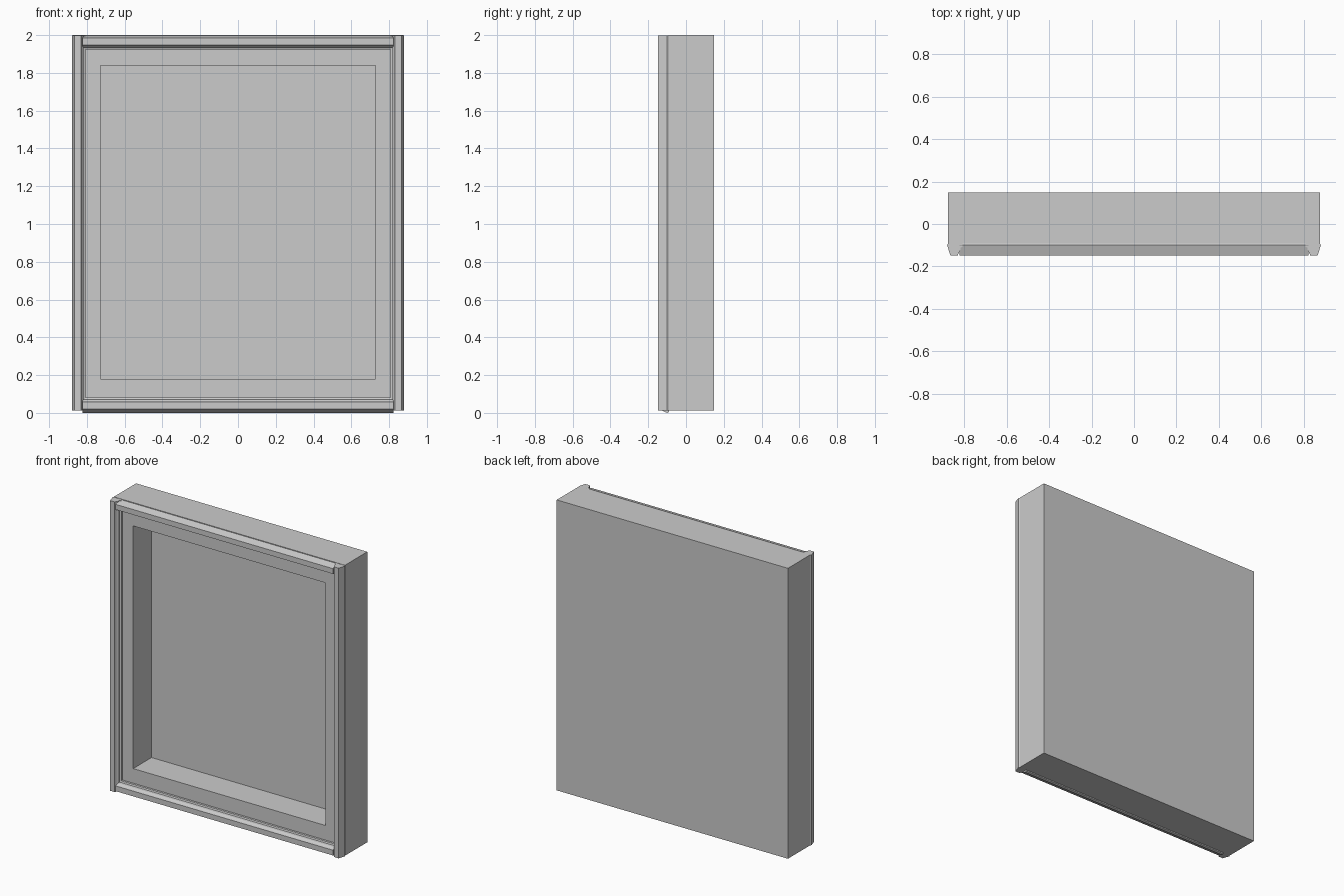
import bpy, bmesh

if "Cube" in bpy.data.objects:
    bpy.data.objects.remove(bpy.data.objects["Cube"])

FRONT, FACE, BACK = -0.148, -0.093, 0.148   # moulding front, panel face, back
Z0, Z1 = 0.013, 2.0                         # body bottom and top


def finish(name, bm):
    bmesh.ops.recalc_face_normals(bm, faces=bm.faces)
    mesh = bpy.data.meshes.new(name)
    bm.to_mesh(mesh)
    bm.free()
    obj = bpy.data.objects.new(name, mesh)
    bpy.context.collection.objects.link(obj)
    return obj


def prism(name, start, end):
    """Sweep a closed section between two end rings."""
    bm = bmesh.new()
    a = [bm.verts.new(p) for p in start]
    b = [bm.verts.new(p) for p in end]
    n = len(a)
    for i in range(n):
        j = (i + 1) % n
        bm.faces.new((a[i], a[j], b[j], b[i]))
    bm.faces.new(a)
    bm.faces.new(b)
    return finish(name, bm)


# Shallow box body with a recess in its front face
bm = bmesh.new()
bmesh.ops.create_cube(bm, size=1)
for v in bm.verts:
    v.co.x = 0.875 if v.co.x > 0 else -0.875
    v.co.y = BACK if v.co.y > 0 else FACE
    v.co.z = Z1 if v.co.z > 0 else Z0
bm.normal_update()
front = min(bm.faces, key=lambda f: f.calc_center_median().y)
bmesh.ops.inset_individual(bm, faces=[front], thickness=0.1)
for v in front.verts:
    v.co.x = 0.728 if v.co.x > 0 else -0.728
    v.co.z = 1.84 if v.co.z > 1 else 0.18
recess = bmesh.ops.extrude_discrete_faces(bm, faces=[front])["faces"][0]
for v in recess.verts:
    v.co.y = 0.105
finish("box_body", bm)

# Moulding section: (distance inward from outer edge, y)
section = [(0.005, FACE + 0.003), (0.0, -0.1), (0.015, FRONT), (0.05, FRONT),
           (0.055, -0.135), (0.061, -0.128), (0.063, -0.112),
           (0.072, -0.108), (0.072, FACE + 0.003)]

# Side stiles
for side, label in ((-1, "left"), (1, "right")):
    ends = [[(side * (0.88 - d), y, z) for d, y in section] for z in (Z0, Z1 - 0.002)]
    prism(label + "_stile", *ends)

# Top and bottom rails, running between the stiles
for base, sign, label in ((0.0, 1, "bottom"), (1.999, -1, "top")):
    ends = [[(x, y, base + sign * (d * 1.03 + (0.006 if d > 0.01 and sign > 0 else 0)))
             for d, y in section] for x in (-0.822, 0.822)]
    prism(label + "_rail", *ends)
